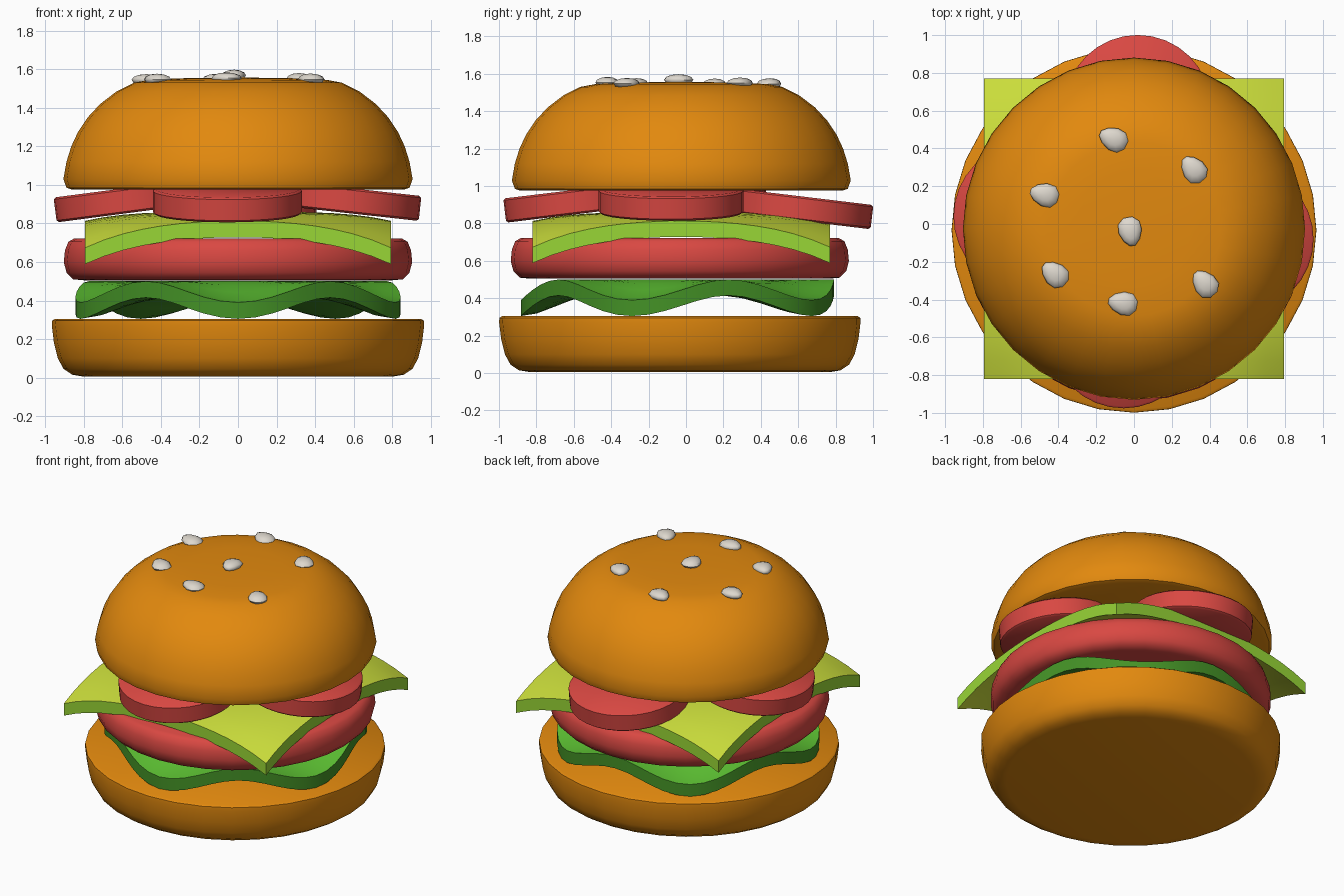
import bpy, bmesh, math
from mathutils import Matrix, Vector

if "Cube" in bpy.data.objects:
    bpy.data.objects.remove(bpy.data.objects["Cube"])


def material(name, rgb):
    m = bpy.data.materials.new(name)
    lin = [((c / 255 + 0.055) / 1.055) ** 2.4 for c in rgb]
    m.diffuse_color = (*lin, 1)
    m.use_nodes = True
    m.node_tree.nodes["Principled BSDF"].inputs["Base Color"].default_value = m.diffuse_color
    return m


BUN = material("toasted bun", (226, 137, 14))
RED = material("red", (217, 72, 66))
LIME = material("cheese yellow green", (205, 224, 60))
LIME_EDGE = material("cheese edge green", (152, 214, 54))
LEAF = material("leaf green", (92, 192, 50))
LEAF_EDGE = material("leaf edge green", (68, 146, 38))
SEED = material("seed cream", (222, 216, 206))
CY = -0.033  # stack centre in y


def finish(bm, name, mats, angle=40):
    bmesh.ops.recalc_face_normals(bm, faces=bm.faces)
    me = bpy.data.meshes.new(name)
    bm.to_mesh(me)
    bm.free()
    for m in mats:
        me.materials.append(m)
    ob = bpy.data.objects.new(name, me)
    bpy.context.collection.objects.link(ob)
    bpy.ops.object.select_all(action='DESELECT')
    ob.select_set(True)
    bpy.context.view_layer.objects.active = ob
    bpy.ops.object.shade_smooth_by_angle(angle=math.radians(angle))
    return ob


def lathe(name, profile, mat, n=32, matrix=Matrix(), angle=40):
    """Revolve (radius, z) points around z and cap both ends."""
    bm = bmesh.new()
    rings = [[bm.verts.new((r * math.cos(2 * math.pi * i / n),
                            r * math.sin(2 * math.pi * i / n), z))
              for i in range(n)] for r, z in profile]
    for a, b in zip(rings, rings[1:]):
        for i in range(n):
            j = (i + 1) % n
            bm.faces.new((a[i], a[j], b[j], b[i]))
    bm.faces.new(rings[0])
    bm.faces.new(rings[-1])
    bm.transform(matrix)
    return finish(bm, name, [mat], angle)


centre = Matrix.Translation((0, CY, 0))

# Buns and patty
lathe("bottom_bun", [(0.80, 0.005), (0.86, 0.015), (0.905, 0.045), (0.935, 0.10),
                     (0.955, 0.18), (0.966, 0.27), (0.965, 0.295), (0.95, 0.305)],
      BUN, matrix=centre)
lathe("patty", [(0.80, 0.505), (0.855, 0.51), (0.89, 0.545), (0.904, 0.60),
                (0.898, 0.66), (0.88, 0.705), (0.85, 0.722)], RED, matrix=centre)
lathe("top_bun", [(0.86, 0.975), (0.89, 0.985), (0.906, 1.03), (0.89, 1.12),
                  (0.865, 1.20), (0.83, 1.275), (0.78, 1.35), (0.715, 1.42),
                  (0.63, 1.485), (0.54, 1.53), (0.46, 1.545), (0.30, 1.553), (0.1, 1.556)],
      BUN, matrix=Matrix.Translation((0, -0.025, 0)))

# Tomato slices, tilted outward: x, y, z, tilt axis angle, slope
for name, x, y, z, heading, slope in [
        ("front_tomato", -0.055, -0.585, 0.915, -90, 0.12),
        ("back_tomato", 0.02, 0.61, 0.88, 90, 0.12),
        ("left_tomato", -0.565, 0.04, 0.92, 180, 0.13),
        ("right_tomato", 0.56, -0.08, 0.92, 0, 0.11)]:
    mat = (Matrix.Translation((x, y, z)) @ Matrix.Rotation(math.radians(heading), 4, 'Z')
           @ Matrix.Rotation(slope, 4, 'Y'))
    lathe(name, [(0.375, -0.065), (0.387, -0.055), (0.387, 0.055), (0.375, 0.065)],
          RED, matrix=mat, angle=50)

# Cheese: a square sheet whose corners droop
bm = bmesh.new()
N, H, T = 16, 0.795, 0.085


def cheese_point(i, j, drop):
    x, y = (2 * i / N - 1) * H, (2 * j / N - 1) * H
    return bm.verts.new((x, y - 0.025, 0.86 - drop - 0.117 * (x * x + y * y) ** 2))


top = [[cheese_point(i, j, 0) for j in range(N + 1)] for i in range(N + 1)]
low = [[cheese_point(i, j, T) for j in range(N + 1)] for i in range(N + 1)]
for grid in (top, low):
    for i in range(N):
        for j in range(N):
            bm.faces.new((grid[i][j], grid[i + 1][j], grid[i + 1][j + 1], grid[i][j + 1]))
border = ([(i, 0) for i in range(N)] + [(N, j) for j in range(N)]
          + [(i, N) for i in range(N, 0, -1)] + [(0, j) for j in range(N, 0, -1)])
for (a, b), (c, d) in zip(border, border[1:] + border[:1]):
    bm.faces.new((top[a][b], top[c][d], low[c][d], low[a][b])).material_index = 1
finish(bm, "cheese", [LIME, LIME_EDGE])

# Lettuce: a disc whose rim dips in five waves
bm = bmesh.new()
S, RINGS = 60, [0.25, 0.55, 0.68, 0.78, 0.9, 1.0]


def leaf_ring(f, drop):
    ring = []
    for i in range(S):
        t = 2 * math.pi * i / S
        dip = 0.5 + 0.5 * math.cos(5 * (t + math.pi / 2))
        r = f * (0.815 + 0.045 * dip)
        s = max(0, (f - 0.55) / 0.45)
        s = s * s * (3 - 2 * s)
        ring.append(bm.verts.new((r * math.cos(t), r * math.sin(t) + CY + 0.01,
                                  0.50 - drop - s * 0.11 * dip)))
    return ring


rings = [leaf_ring(f, 0) for f in RINGS] + [leaf_ring(f, 0.085) for f in reversed(RINGS)]
for k, (a, b) in enumerate(zip(rings, rings[1:])):
    for i in range(S):
        j = (i + 1) % S
        f = bm.faces.new((a[i], a[j], b[j], b[i]))
        f.material_index = 1 if k >= len(RINGS) - 1 else 0
bm.faces.new(rings[0])
bm.faces.new(rings[-1]).material_index = 1
finish(bm, "lettuce", [LEAF, LEAF_EDGE])

# Sesame seeds: x, y, heading
for k, (x, y, a) in enumerate([(-0.11, 0.45, -25), (0.315, 0.29, -50), (-0.475, 0.155, -15),
                               (-0.02, -0.04, 100), (-0.42, -0.265, -40),
                               (-0.06, -0.42, -10), (0.375, -0.315, -50)]):
    bm = bmesh.new()
    bmesh.ops.create_uvsphere(bm, u_segments=10, v_segments=6, radius=1)
    for v in bm.verts:
        v.co.y *= 1 + 0.25 * v.co.x  # one end is fatter
    r = math.hypot(x, y + 0.025)
    z = 1.568 - 0.09 * r * r
    bm.transform(Matrix.Translation((x, y, z)) @ Matrix.Rotation(math.radians(a), 4, 'Z')
                 @ Matrix.Diagonal(Vector((0.08, 0.062, 0.03, 1))))
    finish(bm, f"sesame_seed_{k + 1}", [SEED], 60)
